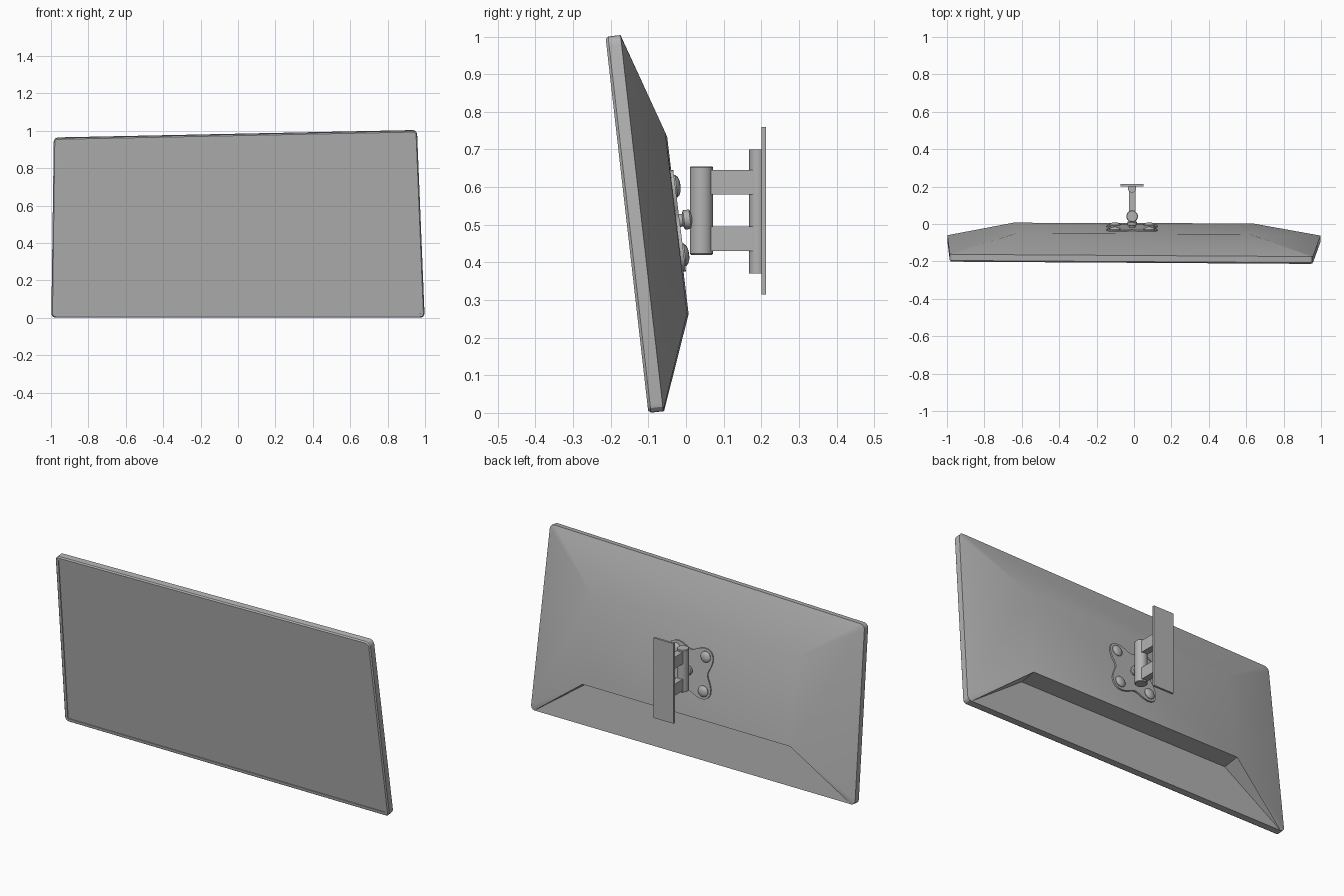
import bpy, bmesh, math
from mathutils import Vector, Matrix

if "Cube" in bpy.data.objects:
    bpy.data.objects.remove(bpy.data.objects["Cube"])

grey = bpy.data.materials.new("mid grey")
grey.diffuse_color = (0.45, 0.45, 0.45, 1)
grey.use_nodes = True
grey.node_tree.nodes["Principled BSDF"].inputs["Base Color"].default_value = grey.diffuse_color


def finish(name, bm, smooth=True):
    bmesh.ops.recalc_face_normals(bm, faces=bm.faces[:])
    me = bpy.data.meshes.new(name)
    bm.to_mesh(me)
    bm.free()
    me.materials.append(grey)
    ob = bpy.data.objects.new(name, me)
    bpy.context.collection.objects.link(ob)
    if smooth:
        bpy.ops.object.select_all(action='DESELECT')
        ob.select_set(True)
        bpy.context.view_layer.objects.active = ob
        bpy.ops.object.shade_smooth_by_angle(angle=math.radians(30))
    return ob


# ---- display body: four slightly uneven corners, rounded outline ----
CORNERS = [Vector(c) for c in ((-0.998, -0.098, 0.0), (0.998, -0.1, 0.0),
                               (0.957, -0.214, 1.0), (-0.985, -0.202, 0.96))]
NORMAL = Vector((0, 1, 0.115)).normalized()


def on_face(u, v, depth):
    a = CORNERS[0].lerp(CORNERS[1], u)
    b = CORNERS[3].lerp(CORNERS[2], u)
    return a.lerp(b, v) + NORMAL * depth


def outline(bm, inset, radius, depth, steps=3):
    pts = []
    for k, (sx, sz) in enumerate(((0, 0), (1, 0), (1, 1), (0, 1))):
        cu = inset + radius if sx == 0 else 2 - inset - radius
        cv = inset + radius if sz == 0 else 1 - inset - radius
        for j in range(steps + 1):
            a = math.pi + math.pi / 2 * (k + j / steps)
            pts.append(bm.verts.new(on_face((cu + radius * math.cos(a)) / 2,
                                            cv + radius * math.sin(a), depth)))
    return pts


bm = bmesh.new()
rings = [outline(bm, 0.0, 0.024, 0.040),
         outline(bm, 0.0, 0.024, 0.007),
         outline(bm, 0.006, 0.018, 0.0),
         outline(bm, 0.021, 0.004, 0.0),
         outline(bm, 0.021, 0.004, 0.004)]
n = len(rings[0])
for r0, r1 in zip(rings, rings[1:]):
    for i in range(n):
        bm.faces.new((r0[i], r0[(i + 1) % n], r1[(i + 1) % n], r1[i]))
bm.faces.new(rings[-1])  # screen

# rear bulge with a recess below it
back = rings[0]
bulge = [bm.verts.new(p) for p in ((-0.645, 0.007, 0.263), (0.635, 0.003, 0.265),
                                   (0.62, -0.055, 0.745), (-0.63, -0.05, 0.733))]
floor = [bm.verts.new(p) for p in ((-0.645, -0.086, 0.25), (0.635, -0.088, 0.25))]
for k in range(4):
    arc = back[4 * k:4 * k + 4]
    for a, b in zip(arc, arc[1:]):
        bm.faces.new((a, b, bulge[k]))
    if k:
        bm.faces.new((arc[3], back[(4 * k + 4) % n], bulge[(k + 1) % 4], bulge[k]))
bm.faces.new(bulge)
bm.faces.new((back[3], back[4], floor[1], floor[0]))
bm.faces.new((floor[0], floor[1], bulge[1], bulge[0]))
bm.faces.new((back[3], floor[0], bulge[0]))
bm.faces.new((back[4], bulge[1], floor[1]))
finish("display_body", bm)

# ---- mounting hardware ----
TILT = math.atan(0.125)
# local z points out of the rear panel, local y up along it
PANEL = (Matrix.Translation((-0.01, -0.027, 0.51))
         @ Matrix.Rotation(TILT, 4, 'X') @ Matrix.Rotation(-math.pi / 2, 4, 'X'))


def lathe(name, profile, matrix, segs=24):
    """Stack of (radius, height) rings around local z, with closed ends."""
    bm = bmesh.new()
    loops = [[bm.verts.new(matrix @ Vector((r * math.cos(math.tau * i / segs),
                                            r * math.sin(math.tau * i / segs), h)))
              for i in range(segs)] for r, h in profile]
    for a, b in zip(loops, loops[1:]):
        for i in range(segs):
            j = (i + 1) % segs
            bm.faces.new((a[i], a[j], b[j], b[i]))
    bm.faces.new(loops[0])
    bm.faces.new(loops[-1])
    return finish(name, bm)


def box(name, lo, hi):
    bm = bmesh.new()
    bmesh.ops.create_cube(bm, size=1)
    lo, hi = Vector(lo), Vector(hi)
    for v in bm.verts:
        v.co = Vector([(lo[i] + hi[i]) / 2 + v.co[i] * (hi[i] - lo[i]) for i in range(3)])
    return finish(name, bm, False)


# four-lobed bracket plate against the panel
bm = bmesh.new()
layers = []
for h in (-0.004, 0.01):
    layers.append([])
    for i in range(48):
        a = math.tau * i / 48
        r = 0.141 - 0.032 * math.cos(4 * a)
        layers[-1].append(bm.verts.new(PANEL @ Vector((r * math.cos(a), r * math.sin(a), h))))
for i in range(48):
    j = (i + 1) % 48
    bm.faces.new((layers[0][i], layers[0][j], layers[1][j], layers[1][i]))
for ring in layers:
    bm.faces.new(ring)
finish("bracket_plate", bm)

# domed screws at the four lobes
for sx in (-1, 1):
    for sy in (-1, 1):
        lathe("plate_screw", [(0.03, 0.008), (0.03, 0.013), (0.024, 0.019),
                              (0.013, 0.023), (0.003, 0.024)],
              PANEL @ Matrix.Translation((sx * 0.092, sy * 0.092, 0)), 16)

# swivel joint between plate and post
lathe("swivel_joint", [(0.017, 0.0), (0.017, 0.018), (0.026, 0.022),
                       (0.026, 0.038), (0.018, 0.043), (0.018, 0.06)], PANEL)

# vertical post, two arms, wall rail and wall plate
lathe("pivot_post", [(0.028, 0.42), (0.031, 0.423), (0.031, 0.652), (0.028, 0.655)],
      Matrix.Translation((-0.01, 0.041, 0)))
for z in (0.43, 0.58):
    box("support_arm", (-0.028, 0.045, z), (0.008, 0.19, z + 0.065))
lathe("wall_rail", [(0.022, 0.37), (0.022, 0.70)], Matrix.Translation((-0.01, 0.19, 0)))
box("wall_plate", (-0.072, 0.201, 0.315), (0.052, 0.213, 0.76))
